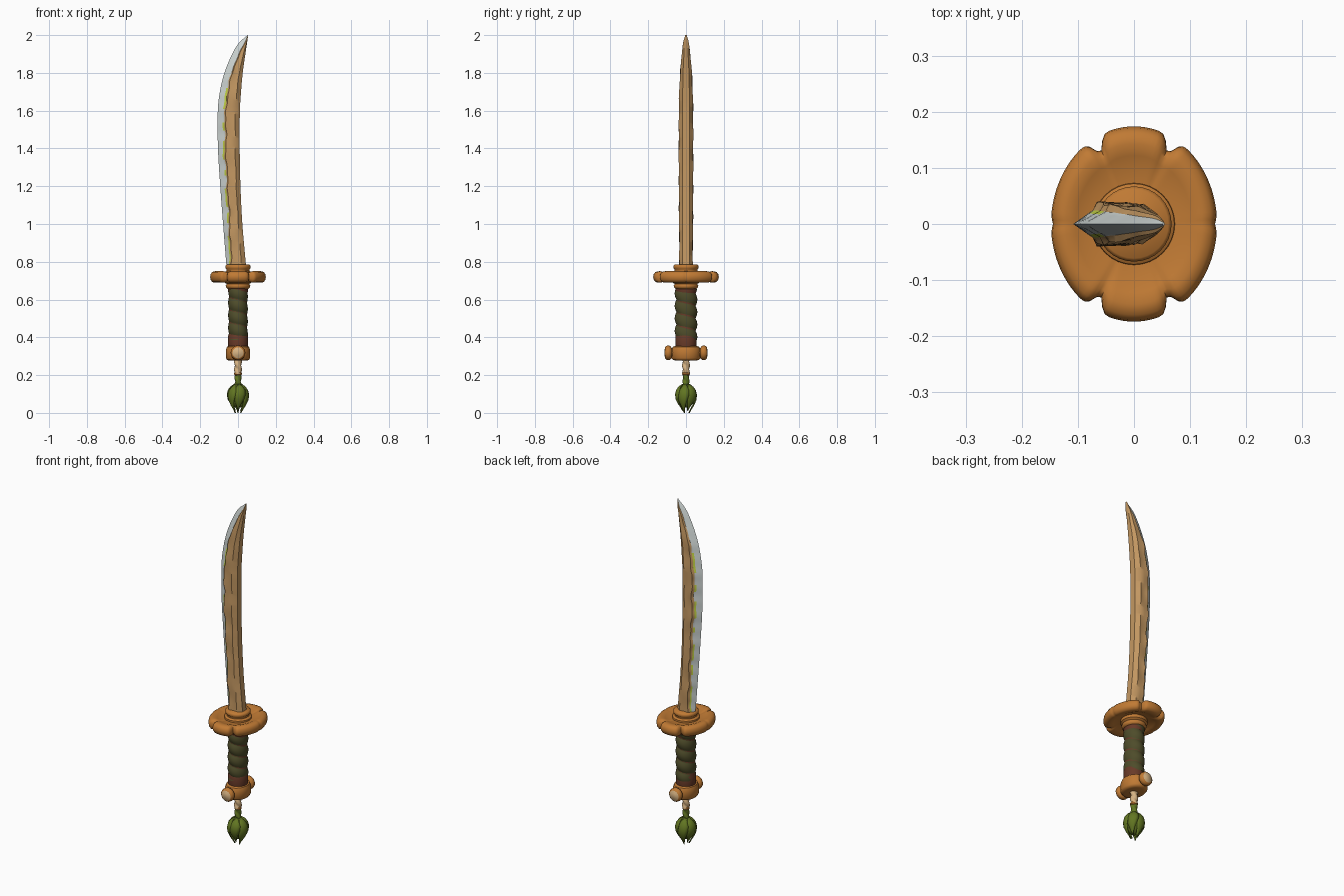
import bpy, bmesh, math
from mathutils import Vector, Matrix

if "Cube" in bpy.data.objects:
    bpy.data.objects.remove(bpy.data.objects["Cube"])


def mat(name, r, g, b):
    lin = [((c / 255 + 0.055) / 1.055) ** 2.4 for c in (r, g, b)]
    m = bpy.data.materials.new(name)
    m.diffuse_color = (*lin, 1)
    m.use_nodes = True
    m.node_tree.nodes["Principled BSDF"].inputs["Base Color"].default_value = m.diffuse_color
    return m


WOOD = mat("blade wood", 196, 152, 98)
STEEL = mat("steel", 205, 212, 210)
MOSS = mat("yellow green", 196, 212, 70)
ORANGE = mat("orange wood", 192, 122, 52)
WRAP = mat("dark green wrap", 78, 76, 42)
BROWN = mat("red brown", 104, 58, 40)
PALE = mat("pale wood", 216, 180, 132)
LEAF = mat("leaf green", 98, 118, 34)


def finish(name, bm, mats, angle=40):
    bmesh.ops.remove_doubles(bm, verts=bm.verts, dist=1e-5)
    bmesh.ops.recalc_face_normals(bm, faces=bm.faces)
    me = bpy.data.meshes.new(name)
    bm.to_mesh(me)
    bm.free()
    for m in mats:
        me.materials.append(m)
    ob = bpy.data.objects.new(name, me)
    bpy.context.collection.objects.link(ob)
    bpy.ops.object.select_all(action='DESELECT')
    ob.select_set(True)
    bpy.context.view_layer.objects.active = ob
    bpy.ops.object.shade_smooth_by_angle(angle=math.radians(angle))
    return ob


def loft(name, rings, mats, rule=None, angle=40, matrix=None):
    """Skin closed rings of points; rule(ring, column) gives the material index."""
    bm = bmesh.new()
    vs = [[bm.verts.new(p) for p in ring] for ring in rings]
    n = len(rings[0])
    for i in range(len(vs) - 1):
        for j in range(n):
            k = (j + 1) % n
            f = bm.faces.new((vs[i][j], vs[i][k], vs[i + 1][k], vs[i + 1][j]))
            f.material_index = rule(i, j) if rule else 0
    bm.faces.new(vs[0][::-1]).material_index = rule(0, 0) if rule else 0
    bm.faces.new(vs[-1]).material_index = rule(len(vs) - 2, 0) if rule else 0
    if matrix:
        bm.transform(matrix)
    return finish(name, bm, mats, angle)


def lathe(name, profile, mats, n=32, sx=1, sy=1, shape=None, **kw):
    """Turn (radius, z) points; shape(angle, z) scales the radius."""
    rings = []
    for r, z in profile:
        ring = []
        for j in range(n):
            a = 2 * math.pi * j / n
            q = r * (shape(a, z) if shape else 1)
            ring.append((q * sx * math.cos(a), q * sy * math.sin(a), z))
        rings.append(ring)
    return loft(name, rings, mats, **kw)


# Blade: (z, cutting edge x, spine x, half thickness, steel width)
KEYS = [(0.74, -.058, .046, .035, .022), (0.85, -.067, .036, .035, .024),
        (1.0, -.079, .023, .036, .030), (1.2, -.094, .013, .037, .034),
        (1.4, -.106, .009, .038, .036), (1.6, -.107, .010, .037, .038),
        (1.7, -.096, .016, .035, .038), (1.8, -.072, .025, .031, .038),
        (1.9, -.031, .039, .022, .034), (1.96, .006, .048, .015, .030),
        (2.0, .051, .054, .004, .002)]


def blade_at(z):
    i = max(k for k in range(len(KEYS) - 1) if KEYS[k][0] <= z)
    p1, p2 = KEYS[i], KEYS[i + 1]
    p0, p3 = KEYS[max(i - 1, 0)], KEYS[min(i + 2, len(KEYS) - 1)]
    h = p2[0] - p1[0]
    t = (z - p1[0]) / h
    out = []
    for c in range(1, 5):
        m1 = (p2[c] - p0[c]) / (p2[0] - p0[0]) * h
        m2 = (p3[c] - p1[c]) / (p3[0] - p1[0]) * h
        out.append((2*t**3 - 3*t*t + 1) * p1[c] + (t**3 - 2*t*t + t) * m1
                   + (3*t*t - 2*t**3) * p2[c] + (t**3 - t*t) * m2)
    return out


rings, zs = [], []
N = 90
for i in range(N + 1):
    z = 0.74 + 1.26 * i / N
    L, R, t, b = blade_at(z)
    fade = min(1, (2 - z) / 0.25)
    b += fade * (.003 * math.sin(z * 31) + .002 * math.sin(z * 77 + 1))
    w = R - L
    b = min(b, .8 * w)
    side = []
    for s in (1, -1):
        wave = [1 + .07 * fade * math.sin(z * f + s + q) for f, q in ((43, 0), (27, 2), (36, 4))]
        side.append([(L + b * .75, s * t * .50, z), (L + b, s * t * .65, z),
                     (L + b + .06 * w, s * t * wave[0], z), (L + b + (w - b) * .4, s * t * .96 * wave[1], z),
                     (L + b + (w - b) * .7, s * t * (.5 + wave[2] / 2), z), (R, s * t * .5, z)])
    rings.append([(L, 0, z)] + side[0] + side[1][::-1])
    zs.append(z)


def blade_rule(i, j):
    z = zs[i]
    if j in (0, 12):
        return 1
    if j in (1, 11):
        return 2 if z < 1.72 and math.sin(z * 23 + 1) + math.sin(z * 51) > -.3 else 1
    return 0


loft("blade", rings, [WOOD, STEEL, MOSS], blade_rule, angle=35)

# Guard: oval disc with four swollen lobes
NOTCH = math.radians(65)


def guard_dip(a):
    fold = math.atan2(abs(math.sin(a)), abs(math.cos(a)))
    return math.exp(-((fold - NOTCH) / .075) ** 2) + .15 * math.exp(-((fold) / .06) ** 2)


rings = []
for f, h in ((.3, -.012), (.55, -.014), (.68, -.024), (.82, -.031), (.93, -.027), (.985, -.014), (1, 0),
             (.985, .014), (.93, .026), (.82, .03), (.70, .025), (.57, .016), (.3, .016)):
    ring = []
    for j in range(120):
        a = 2 * math.pi * j / 120
        d = guard_dip(a)
        r = f / math.hypot(math.cos(a) / .148, math.sin(a) / .174)
        r *= 1 - .16 * d * f ** 4
        ring.append((r * math.cos(a), r * math.sin(a), .72 + h * (1 - .4 * d * f ** 2)))
    rings.append(ring)
loft("guard", rings, [ORANGE], angle=50)

# Collars above and below the guard
lathe("upper_collar", [(.074, .725), (.072, .745), (.060, .752), (.060, .760), (.067, .766),
                       (.067, .778), (.061, .785)], [ORANGE], angle=50)
lathe("lower_collar", [(.052, .655), (.062, .663), (.065, .673), (.060, .682), (.070, .690),
                       (.070, .71)], [ORANGE], angle=50)

# Grip: brown core under a spiral green wrap
lathe("grip_core", [(.050, .34), (.053, .36), (.053, .405), (.048, .42), (.048, .63), (.053, .645),
                    (.053, .662)], [BROWN], sy=1.06)
lathe("grip_wrap", [(.05, .385 + .27 * i / 60) for i in range(61)], [WRAP], n=40, sy=1.06,
      shape=lambda a, z: .93 + .2 * abs(math.sin(math.pi * (z - .385) / .066 + a / 2)) ** .8
      * (.55 + .45 * math.sin(a) ** 2), angle=60)

# Pommel ring with a peg knob on the front and back
lathe("pommel", [(.045, .277), (.057, .280), (.064, .290), (.064, .335), (.058, .350), (.045, .355)],
      [ORANGE], sy=1.2, angle=45)
for label, s in (("front", 1), ("back", -1)):
    turn = Matrix.Translation((0, 0, .318)) @ Matrix.Rotation(math.radians(90 * s), 4, 'X')
    lathe(label + "_peg", [(.026, .04), (.026, .076), (.036, .082), (.039, .092), (.037, .104),
                           (.029, .111), (.021, .112), (.017, .115)], [ORANGE, PALE], n=20,
          rule=lambda i, j: 1 if i >= 5 else 0, matrix=turn, angle=50)


# Twisted cord, pale above and green below
def cord(name, z0, z1, r, m):
    lathe(name, [(r, z0 + (z1 - z0) * i / 24) for i in range(25)], [m], n=16,
          shape=lambda a, z: .8 + .3 * abs(math.sin(a + z * 75)), angle=60)


cord("cord_upper", .205, .285, .019, PALE)
cord("cord_lower", .14, .21, .017, LEAF)
lathe("cord_knot", [(.012, .196), (.02, .203), (.02, .212), (.012, .218)], [ORANGE], n=16)

# Bud tassel: ribbed core with overlapping pointed leaves
lathe("bud_core", [(.012, .155), (.024, .147), (.040, .128), (.048, .10), (.045, .07), (.032, .045),
                   (.014, .028)], [LEAF], n=30,
      shape=lambda a, z: 1 + .06 * math.cos(5 * a + z * 20), angle=60)
PATH = [(.016, .152, .35), (.036, .137, .75), (.049, .118, 1), (.054, .095, 1), (.051, .068, .85),
        (.038, .040, .6), (.024, .018, .35), (.015, 0, .03)]
for k in range(6):
    bm = bmesh.new()
    drop = .012 * (k % 2)
    rows = []
    for r, z, w in PATH:
        row = []
        for u in (-1, -.5, 0, .5, 1):
            a = math.pi / 2 + k * math.pi / 3 + u * w * .62
            q = r + .003 * (1 - u * u) + .0015 * u
            row.append(bm.verts.new((q * math.cos(a + z * 2), q * math.sin(a + z * 2),
                                     z + drop * (1 - z / .152))))
        rows.append(row)
    for lo, hi in zip(rows, rows[1:]):
        for c in range(4):
            bm.faces.new((lo[c], lo[c + 1], hi[c + 1], hi[c]))
    leaf = finish("bud_leaf_%d" % (k + 1), bm, [LEAF], 50)
    thick = leaf.modifiers.new("thickness", 'SOLIDIFY')
    thick.thickness = .004
    thick.offset = 0
